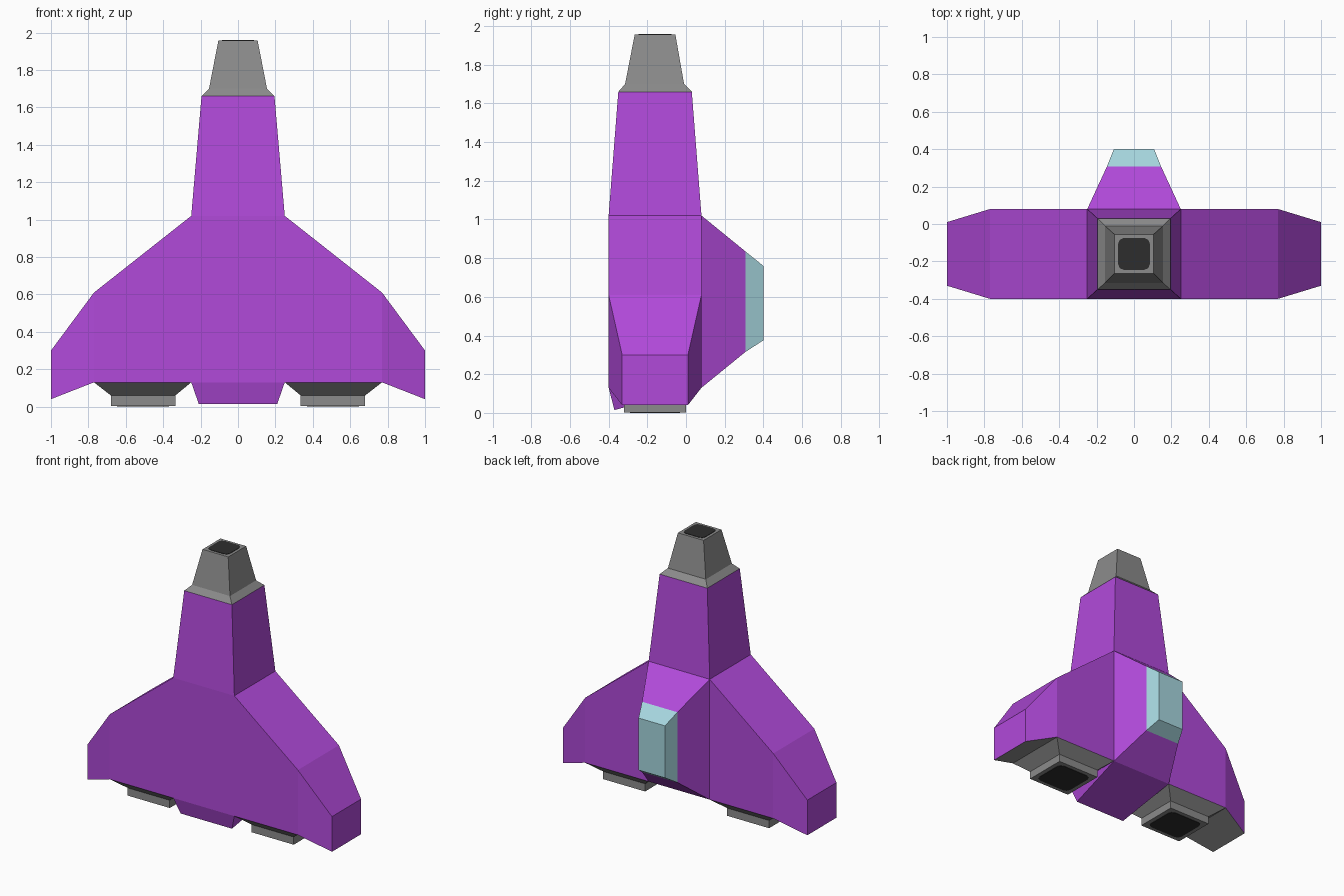
import bpy, bmesh

if "Cube" in bpy.data.objects:
    bpy.data.objects.remove(bpy.data.objects["Cube"])


def material(name, r, g, b):
    m = bpy.data.materials.new(name)
    m.diffuse_color = (r, g, b, 1)
    m.use_nodes = True
    m.node_tree.nodes["Principled BSDF"].inputs["Base Color"].default_value = m.diffuse_color
    return m


PURPLE = material("purple hull", 0.44, 0.068, 0.70)
GREY = material("grey metal", 0.26, 0.26, 0.26)
GLASS = material("pale blue glass", 0.38, 0.67, 0.73)
DARK = material("dark opening", 0.027, 0.027, 0.027)


def finish(name, bm, mats, rule=None):
    bmesh.ops.recalc_face_normals(bm, faces=bm.faces)
    if rule:
        for f in bm.faces:
            f.material_index = rule(f)
    mesh = bpy.data.meshes.new(name)
    bm.to_mesh(mesh)
    bm.free()
    for m in mats:
        mesh.materials.append(m)
    ob = bpy.data.objects.new(name, mesh)
    bpy.context.collection.objects.link(ob)
    return ob


def loft(name, axis, rings, mats, rule=None):
    """Rectangular sections (position, a0, a1, b0, b1) joined along an axis."""
    bm = bmesh.new()
    loops = []
    for p, a0, a1, b0, b1 in rings:
        loop = []
        for a, b in ((a0, b0), (a1, b0), (a1, b1), (a0, b1)):
            co = [a, b]
            co.insert(axis, p)
            loop.append(bm.verts.new(co))
        loops.append(loop)
    for lo, hi in zip(loops, loops[1:]):
        for i in range(4):
            j = (i + 1) % 4
            bm.faces.new((lo[i], lo[j], hi[j], hi[i]))
    bm.faces.new(loops[0])
    bm.faces.new(loops[-1])
    bmesh.ops.remove_doubles(bm, verts=bm.verts, dist=0.0005)
    return finish(name, bm, mats, rule)


def opening(name, x, y, hx, hy, z0, z1, cut):
    """Thin dark plate with clipped corners."""
    bm = bmesh.new()
    pts = [(hx, hy - cut), (hx - cut * 0.3, hy - cut * 0.3), (hx - cut, hy)]
    pts += [(-px, py) for px, py in reversed(pts)]
    pts += [(-px, -py) for px, py in pts]
    face = bm.faces.new([bm.verts.new((x + px, y + py, z0)) for px, py in pts])
    out = bmesh.ops.extrude_face_region(bm, geom=[face])
    for v in out["geom"]:
        if isinstance(v, bmesh.types.BMVert):
            v.co.z = z1
    return finish(name, bm, [DARK])


# Wings and middle hull, one loft from tip to tip
half = [(0.25, -0.40, 0.08, 0.13, 1.02),
        (0.77, -0.40, 0.08, 0.13, 0.61),
        (1.00, -0.33, 0.01, 0.04, 0.30)]
loft("wing_hull", 0, [(-r[0], *r[1:]) for r in reversed(half)] + half,
     [PURPLE, GREY],
     lambda f: int(f.normal.z < -0.3 and abs(f.calc_center_median().x) > 0.25))

# Neck
loft("neck", 2, [(1.02, -0.25, 0.25, -0.40, 0.08),
                 (1.66, -0.195, 0.195, -0.35, 0.03)], [PURPLE])

# Nose tip with opening
loft("nose_tip", 2, [(1.66, -0.195, 0.195, -0.35, 0.03),
                     (1.70, -0.155, 0.155, -0.315, -0.01),
                     (1.957, -0.105, 0.105, -0.265, -0.055)], [GREY])
opening("nose_opening", 0, -0.16, 0.085, 0.085, 1.955, 1.96, 0.03)

# Cockpit on the back, glass on the outer part
loft("cockpit", 1, [(0.08, -0.25, 0.25, 0.13, 1.02),
                    (0.307, -0.145, 0.145, 0.315, 0.835),
                    (0.40, -0.108, 0.108, 0.375, 0.76)], [PURPLE, GLASS],
     lambda f: int(f.calc_center_median().y > 0.3))

# Wedge under the hull, ending in an edge at the front
loft("belly_wedge", 2, [(0.13, -0.25, 0.25, -0.40, 0.08),
                        (0.015, -0.21, 0.21, -0.37, -0.37)], [PURPLE])

# Engines under the wings
for side, s in (("left", -1), ("right", 1)):
    def span(a, b):
        return tuple(sorted((s * a, s * b)))
    loft(side + "_engine", 2, [(0.13, *span(0.25, 0.77), -0.40, 0.08),
                               (0.06, *span(0.335, 0.68), -0.32, 0.0),
                               (0.003, *span(0.335, 0.68), -0.32, 0.0)], [GREY])
    opening(side + "_engine_opening", s * 0.508, -0.16, 0.14, 0.13, 0.0, 0.005, 0.035)
